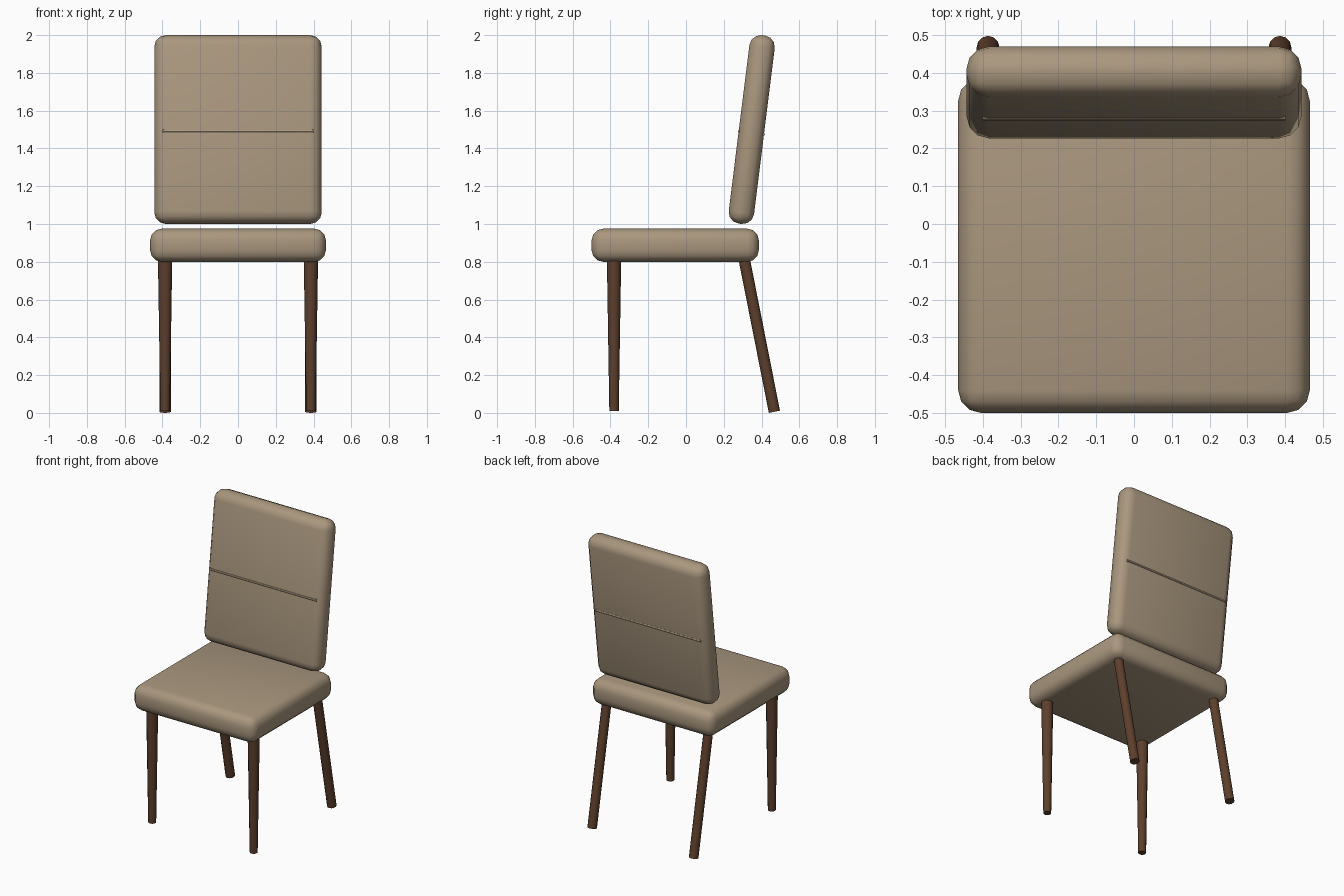
import bpy, math
from mathutils import Vector, Matrix

if "Cube" in bpy.data.objects:
    bpy.data.objects.remove(bpy.data.objects["Cube"])

def material(name, rgb):
    m = bpy.data.materials.new(name)
    m.diffuse_color = (*rgb, 1)
    m.use_nodes = True
    m.node_tree.nodes["Principled BSDF"].inputs["Base Color"].default_value = m.diffuse_color
    return m

FABRIC = material("fabric", (0.40, 0.31, 0.21))
WOOD = material("dark_wood", (0.11, 0.05, 0.025))

def finish(name, mat):
    ob = bpy.context.object
    ob.name = name
    ob.data.materials.append(mat)
    bpy.ops.object.shade_smooth_by_angle(angle=math.radians(40))
    return ob

def cushion(name, centre, size, radius, tilt=0):
    bpy.ops.mesh.primitive_cube_add(size=1)
    ob = bpy.context.object
    ob.data.transform(Matrix.Diagonal((*size, 1)))
    bev = ob.modifiers.new("rounding", 'BEVEL')
    bev.width, bev.segments = radius, 3
    bpy.ops.object.modifier_apply(modifier=bev.name)
    ob.location = centre
    ob.rotation_euler.x = tilt
    return finish(name, FABRIC)

def rod(name, a, b, r_a, r_b, mat, sides=12):
    a, b = Vector(a), Vector(b)
    d = b - a
    bpy.ops.mesh.primitive_cone_add(vertices=sides, radius1=r_a, radius2=r_b,
                                    depth=d.length, location=(a + b) / 2)
    bpy.context.object.rotation_euler = d.to_track_quat('Z', 'Y').to_euler()
    return finish(name, mat)

# Upholstered seat and leaning backrest
cushion("seat", (0, -0.057, 0.8875), (0.93, 0.885, 0.175), 0.06)
tilt = math.radians(-7.1)
back_centre = Vector((0, 0.348, 1.5))
cushion("backrest", back_centre, (0.886, 0.135, 1.005), 0.06, tilt)

# Horizontal piping on both faces of the backrest
turn = Matrix.Rotation(tilt, 3, 'X')
for label, side in (("front", -1), ("back", 1)):
    p = back_centre + turn @ Vector((0, side * 0.062, -0.018))
    rod(label + "_piping", p - Vector((0.4, 0, 0)), p + Vector((0.4, 0, 0)),
        0.01, 0.01, FABRIC, 8)

# Tapered front legs and splayed rear legs
for label, s in (("left", -1), ("right", 1)):
    x = 0.386 * s
    rod("front_leg_" + label, (x, -0.381, 0.01), (x, -0.381, 0.82), 0.025, 0.038, WOOD)
    rod("rear_leg_" + label, (x, 0.468, 0.006), (x, 0.307, 0.82), 0.03, 0.03, WOOD)
